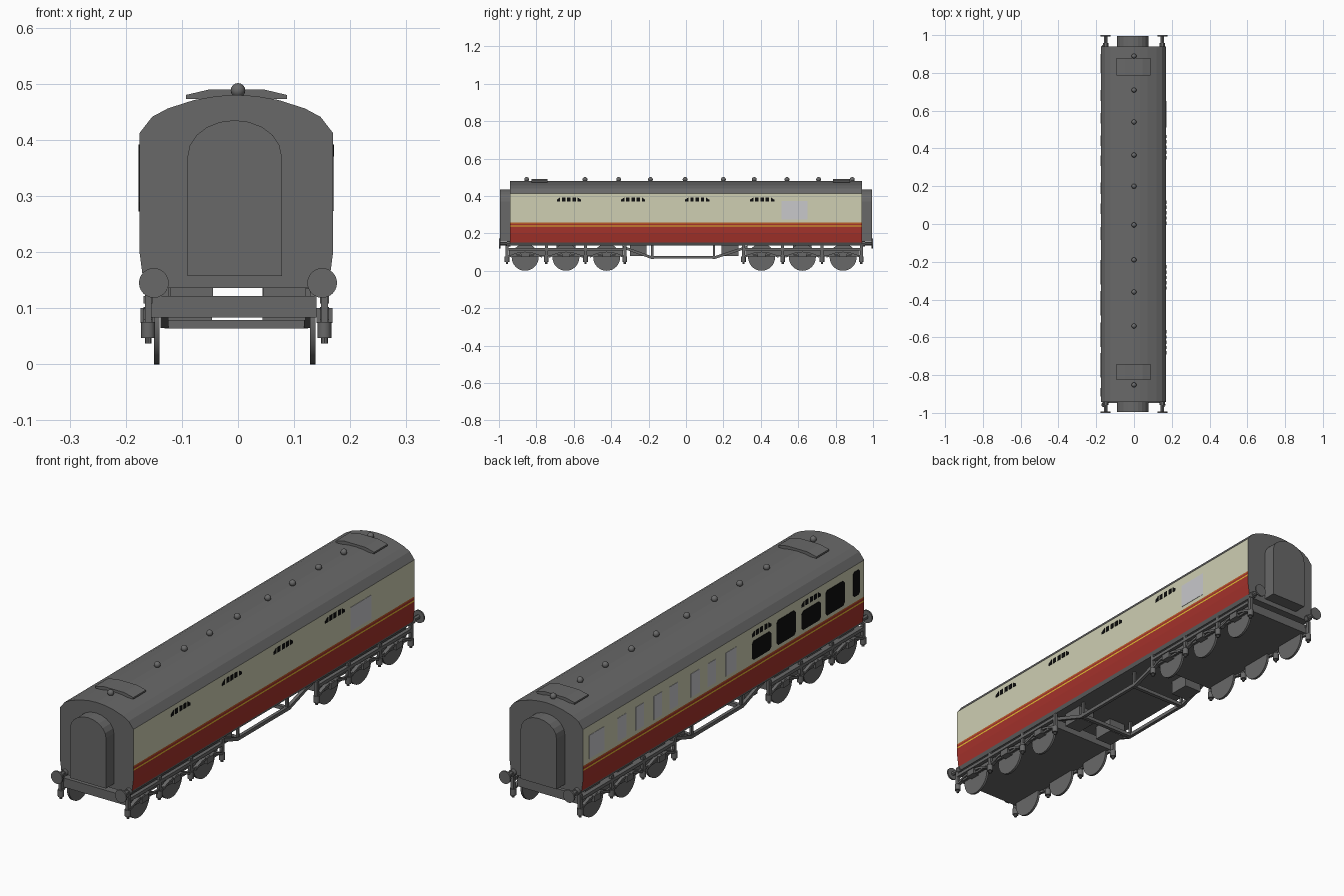
import bpy, bmesh, math

cube = bpy.data.objects.get("Cube")
if cube:
    bpy.data.objects.remove(cube, do_unlink=True)


def material(name, r, g, b):
    m = bpy.data.materials.new(name)
    m.use_nodes = True
    m.diffuse_color = (r, g, b, 1)
    m.node_tree.nodes["Principled BSDF"].inputs["Base Color"].default_value = (r, g, b, 1)
    return m


GREY = material("dark grey", .14, .14, .14)
CREAM = material("cream", .62, .62, .45)
RED = material("deep red", .37, .032, .024)
YELLOW = material("lining yellow", .75, .5, .03)
ORANGE = material("lining orange", .5, .11, .02)
BLACK = material("black glass", .004, .004, .004)
PALE = material("frosted glass", .58, .58, .6)
XC = -.003       # centre line of the coach
HALF = .1725     # half width of the body


def finish(name, bm, *mats):
    bmesh.ops.recalc_face_normals(bm, faces=bm.faces)
    me = bpy.data.meshes.new(name)
    bm.to_mesh(me)
    bm.free()
    for m in mats:
        me.materials.append(m)
    ob = bpy.data.objects.new(name, me)
    bpy.context.collection.objects.link(ob)
    return ob


def add_prism(bm, pts, a, b, axis):
    """Extrude a 2D outline from a to b along x (outline y,z) or y (outline x,z)."""
    def place(p, d):
        return (d, p[0], p[1]) if axis == "x" else (p[0], d, p[1])
    lo = [bm.verts.new(place(p, a)) for p in pts]
    hi = [bm.verts.new(place(p, b)) for p in pts]
    bm.faces.new(lo)
    bm.faces.new(hi[::-1])
    for i in range(len(pts)):
        j = (i + 1) % len(pts)
        bm.faces.new((lo[i], lo[j], hi[j], hi[i]))


def prisms(name, outlines, a, b, axis, mat=GREY):
    bm = bmesh.new()
    for pts in outlines:
        add_prism(bm, pts, a, b, axis)
    return finish(name, bm, mat)


def rect(a0, a1, z0, z1, c=0):
    """Rectangle outline, with cut corners when c is set."""
    if not c:
        return [(a0, z0), (a1, z0), (a1, z1), (a0, z1)]
    return [(a0 + c, z0), (a1 - c, z0), (a1, z0 + c), (a1, z1 - c),
            (a1 - c, z1), (a0 + c, z1), (a0, z1 - c), (a0, z0 + c)]


def box(name, x0, x1, y0, y1, z0, z1):
    return prisms(name, [rect(y0, y1, z0, z1)], x0, x1, "x")


def cylinder(name, loc, r, depth, rot=(0, 0, 0), sides=24):
    bpy.ops.mesh.primitive_cylinder_add(vertices=sides, radius=r, depth=depth, location=loc, rotation=rot)
    ob = bpy.context.object
    ob.name = name
    ob.data.materials.append(GREY)
    bpy.ops.object.shade_smooth_by_angle()
    return ob


def strip(path, t):
    """Closed outline of a bar of height t that follows a path."""
    return path + [(p, z - t) for p, z in path[::-1]]


# Body shell: one profile run down the length, painted in bands by height
half = [(.158, .136), (.166, .15), (HALF, .2), (HALF, .236), (HALF, .242), (HALF, .251),
        (HALF, .257), (HALF, .412), (.15, .441), (.122, .456), (.075, .471), (.035, .478)]
profile = [(XC + x, z) for x, z in half] + [(XC, .48)] + [(XC - x, z) for x, z in half[::-1]]
bm = bmesh.new()
add_prism(bm, profile, -.942, .94, "y")
bm.normal_update()
bands = [(.15, 0), (.236, 1), (.242, 2), (.251, 1), (.257, 3), (.412, 4), (1, 0)]
for f in bm.faces:
    if abs(f.normal.x) > .9:
        z = f.calc_center_median().z
        f.material_index = next(i for top, i in bands if z < top)
finish("coach_body", bm, GREY, RED, YELLOW, ORANGE, CREAM)

# Corridor connections at both ends
cx, r = -.006, .084
arch = [(cx - r, .157), (cx + r, .157)]
arch += [(cx + r * math.cos(a), .37 + .065 * math.sin(a))
         for a in [math.pi * i / 10 for i in range(11)]]
for end, name in ((-1, "front"), (1, "back")):
    prisms(name + "_gangway", [arch], end * .93, end * .995, "y")

# Roof hatches and ventilators
hatch = [(-.093, .473), (-.093, .48), (-.05, .49), (.045, .49), (.087, .48), (.087, .473)]
for y0, y1 in ((-.825, -.74), (.787, .878)):
    prisms("roof_hatch", [hatch], y0, y1, "y")
for y in (.889, .709, .54, .365, .2, -.005, -.19, -.36, -.54, -.852):
    bpy.ops.mesh.primitive_uv_sphere_add(segments=16, ring_count=8, radius=.013, location=(0, y, .488))
    ball = bpy.context.object
    ball.name = "roof_ventilator"
    ball.data.materials.append(GREY)
    bpy.ops.object.shade_smooth()


def louvre(y):
    """Five slots, with the outer two cut to a slope."""
    out = []
    for i in range(5):
        a, b = y - .065 + i * .028, y - .047 + i * .028
        left, right = (.38 if i == 0 else .392), (.38 if i == 4 else .392)
        out.append([(a, .37), (b, .37), (b, right), (a, left)])
    return out


# Painted side details, as thin plates
def side_plates(name, outlines, side, mat):
    x = XC + side * HALF
    prisms(name, outlines, x - side * .002, x + side * .0015, "x", mat)


side_plates("left_louvres", [s for y in (-.626, -.283, .06, .407) for s in louvre(y)], 1, BLACK)
side_plates("left_frosted_window", [rect(.51, .65, .273, .374)], 1, PALE)
side_plates("right_louvres", [s for y in (-.255, -.587) for s in louvre(y)], -1, BLACK)
windows = [(-.255, .352), (-.419, .378), (-.587, .352), (-.747, .378)]
side_plates("right_windows", [rect(y - .065, y + .065, .272, top, .012) for y, top in windows]
            + [rect(-.912, -.867, .28, .386, .008)], -1, BLACK)
frosted = [(.85, .1), (.68, .06), (.56, .055), (.44, .055), (.335, .055), (.19, .06), (.08, .055), (-.05, .07)]
side_plates("right_frosted_windows", [rect(y - w / 2, y + w / 2, .273, .372) for y, w in frosted], -1, PALE)

# Buffers
for end in (-1, 1):
    for side in (-1, 1):
        x = side * .15
        turn = (math.pi / 2, 0, 0)
        cylinder("buffer_head", (x, end * .9965, .145), .0265, .007, turn)
        cylinder("buffer_shaft", (x, end * .96, .145), .009, .07, turn, 12)
        cylinder("buffer_socket", (x, end * .947, .145), .014, .02, turn, 12)

# Six-wheeled bogies
for name, mid in (("front", -.642), ("back", .622)):
    box(name + "_bogie_frame", -.155, .14, mid - .305, mid + .305, .083, .122)
    for x in (-.083, .083):
        box(name + "_bogie_bearer", x - .038, x + .038, mid - .05, mid + .05, .12, .138)
    wheels = [mid - .218, mid, mid + .218]
    posts = [mid + k * .105 for k in (-3, -1, 1, 3)]
    for side in (-1, 1):
        for y in wheels:
            cylinder(name + "_wheel", (-.006 + side * .139, y, .072), .072, .01,
                     (0, math.pi / 2, 0), 32)
        x = XC + side * .157
        x0, x1 = x - .008, x + .008
        box(name + "_side_rail", x0, x1, mid - .31, mid + .31, .108, .122)
        for y in wheels:
            box(name + "_axle_box", x - .014, x + .014, y - .022, y + .022, .074, .1)
            spring = strip([(y - .09, .08), (y - .045, .096), (y, .102),
                            (y + .045, .096), (y + .09, .08)], .01)
            prisms(name + "_leaf_spring", [spring], x0, x1, "x")
        for y in posts:
            box(name + "_spring_hanger", x - .006, x + .006, y - .008, y + .008, .07, .135)
            cylinder(name + "_hanger_cup", (x, y, .061), .0125, .028, sides=12)
            cylinder(name + "_hanger_bolt", (x, y, .043), .006, .012, sides=8)
        for a, b in zip(posts[:-1], posts[1:]):
            box(name + "_lower_rail", x - .004, x + .004, a, b, .076, .084)

# Trussing between the bogies
truss = strip([(-.34, .135), (-.19, .08), (.16, .08), (.33, .135)], .015)
for side in (-1, 1):
    x = XC + side * .128
    prisms("truss_bar", [truss], x - .007, x + .007, "x")
    for y in (-.18, .15):
        box("truss_post", x - .005, x + .005, y - .006, y + .006, .07, .14)
for y in (-.18, .15):
    box("truss_cross_bar", XC - .128, XC + .128, y - .008, y + .008, .064, .079)

# Equipment boxes under the floor
for x0, x1, y in ((-.125, -.046, -.255), (.044, .12, -.255), (-.125, -.046, .235)):
    box("underfloor_box", x0, x1, y - .045, y + .045, .078, .138)
